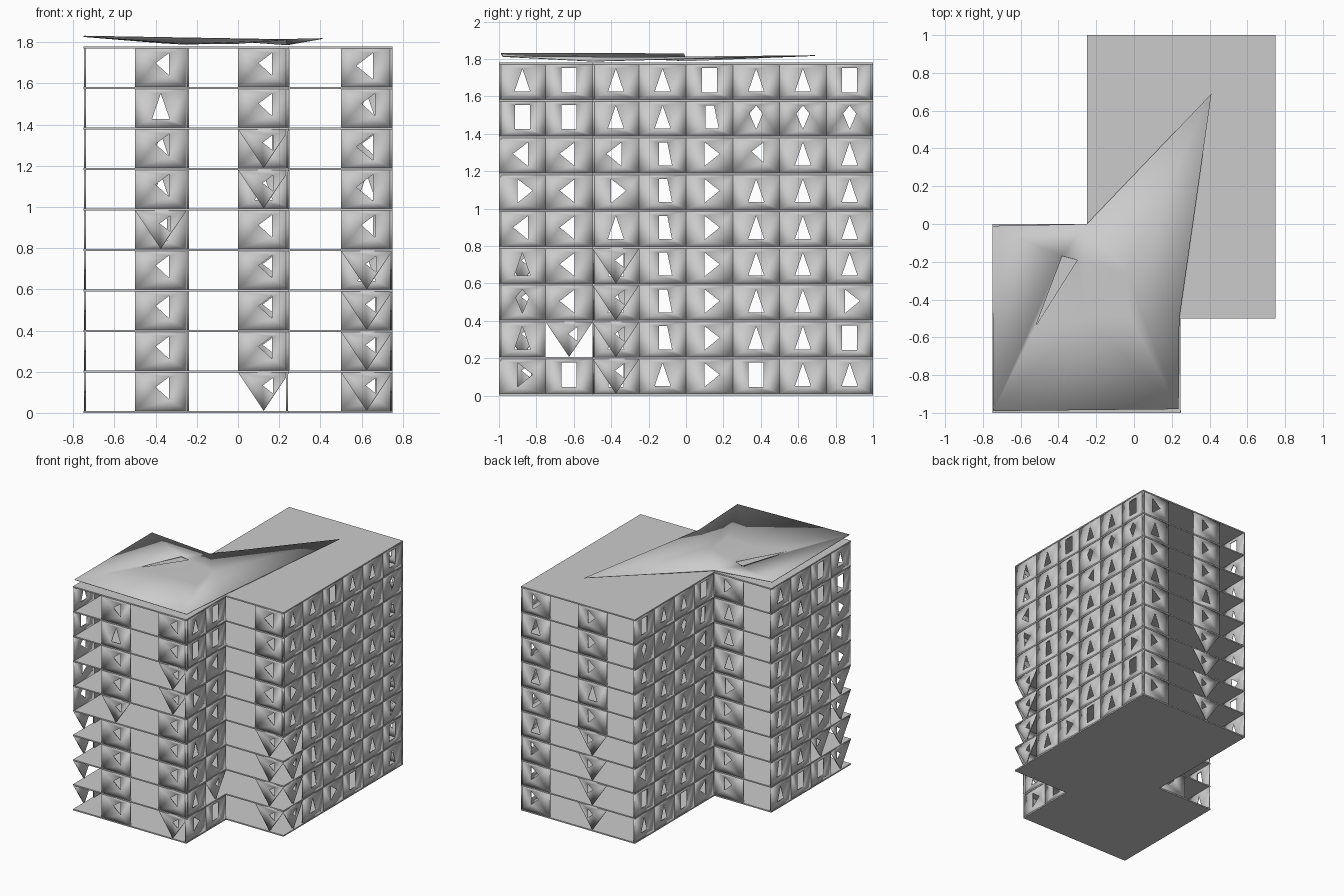
import bpy, bmesh
from mathutils import Vector

if "Cube" in bpy.data.objects:
    bpy.data.objects.remove(bpy.data.objects["Cube"])

STOREYS, STEP, CELL, T = 9, 0.1967, 0.25, 0.01

# window cut-outs inside a unit panel (u across, v up)
HOLES = {
    'U': [(.33, .22), (.67, .22), (.5, .88)],
    'D': [(.5, .2), (.64, .65), (.5, .88), (.36, .65)],
    'L': [(.3, .55), (.62, .2), (.62, .88)],
    'R': [(.4, .2), (.72, .55), (.4, .88)],
    'B': [(.34, .2), (.66, .2), (.66, .9), (.34, .9)],
    'N': [(.42, .22), (.7, .22), (.6, .88), (.42, .88)],
    'S': [(.4, .62), (.66, .3), (.66, .88)],
    'V': [(.48, .66), (.68, .45), (.68, .86)],
}
RECT = [(0, 0), (1, 0), (1, 1), (0, 1)]
WEDGE = [(0, 1), (.5, 0), (1, 1)]


def finish(bm, name, smooth):
    bmesh.ops.recalc_face_normals(bm, faces=bm.faces)
    me = bpy.data.meshes.new(name)
    bm.to_mesh(me)
    bm.free()
    for p in me.polygons:
        p.use_smooth = smooth
    ob = bpy.data.objects.new(name, me)
    bpy.context.collection.objects.link(ob)
    return ob


def add_panel(bm, origin, along, inward, kind):
    """Thin plate with a window; V is a hanging triangular plate."""
    h = STEP - T
    edges = []
    for ring in (WEDGE if kind == 'V' else RECT, HOLES[kind]):
        vs = [bm.verts.new(origin + along * (u * CELL) + Vector((0, 0, v * h))) for u, v in ring]
        edges += [bm.edges.new((vs[i], vs[i - 1])) for i in range(len(vs))]
    res = bmesh.ops.triangle_fill(bm, edges=edges, use_beauty=True, use_dissolve=False)
    faces = [g for g in res['geom'] if isinstance(g, bmesh.types.BMFace)]
    ext = bmesh.ops.extrude_face_region(bm, geom=faces, use_keep_orig=True)
    moved = [g for g in ext['geom'] if isinstance(g, bmesh.types.BMVert)]
    bmesh.ops.translate(bm, verts=moved, vec=inward * T)


def facade(name, start, along, inward, columns):
    """columns: {cell index: window letters from ground to top}"""
    bm = bmesh.new()
    a, n = Vector((*along, 0)), Vector((*inward, 0))
    for c, kinds in columns.items():
        for k, kind in enumerate(kinds):
            o = Vector((*start, k * STEP + T)) + a * (c * CELL) + n * 0.002
            add_panel(bm, o, a, n, kind)
    finish(bm, name, True)


# floor and roof slabs
outline = [(-.75, -1), (.245, -1), (.245, -.5), (.75, -.5), (.75, 1), (-.25, 1), (-.25, 0), (-.75, 0)]
bm = bmesh.new()
for k in range(STOREYS + 1):
    f = bm.faces.new([bm.verts.new((x, y, k * STEP)) for x, y in outline])
    ext = bmesh.ops.extrude_face_region(bm, geom=[f], use_keep_orig=True)
    bmesh.ops.translate(bm, vec=(0, 0, T),
                        verts=[g for g in ext['geom'] if isinstance(g, bmesh.types.BMVert)])
finish(bm, "floor_slabs", False)

# side walls: eight bays along y
bays = ["RULULRNU", "BVLLLLLBB", "VVVVURLUU", "UNNNNNNUU",
        "RRRRRRRNB", "BUUUUUSDU", "UUUUUUUDU", "UBRUUUUDB"]
bays[0] = "RUDULRLBU"
right = dict(enumerate(bays))
facade("right_wall_front_wing", (.245, -1), (0, 1), (-1, 0), {c: right[c] for c in (0, 1)})
facade("right_wall_rear_wing", (.75, -1), (0, 1), (-1, 0), {c: right[c] for c in range(2, 8)})
left = dict(right)
left[0] = "VVVV" + bays[0][4:]
left[2] = "BUUB" + bays[2][4:]
facade("left_wall_front_wing", (-.75, -1), (0, 1), (1, 0), {c: left[c] for c in range(0, 4)})
facade("left_wall_rear_wing", (-.25, -1), (0, 1), (1, 0), {c: left[c] for c in range(4, 8)})

# front and back walls: every second bay stays open
facade("front_wall_front_wing", (-.75, -1), (1, 0), (0, 1), {1: "SSSSVSSUS", 3: "VSSSSVVSS"})
facade("front_wall_rear_wing", (-.75, -.5), (1, 0), (0, 1), {5: "VVVVSLLSL"})
facade("back_wall_front_wing", (-.75, 0), (1, 0), (0, -1), {1: "SSSSLUUUS"})
facade("back_wall_rear_wing", (-.75, 1), (1, 0), (0, -1), {3: "VVVVSUSSS", 5: "SSSULUSUL"})

# folded roof canopy
P = [(-.75, -.01, 1.83), (-.745, -.99, 1.832), (.235, -.98, 1.815), (.24, -.5, 1.79),
     (.41, .69, 1.82), (-.25, 0, 1.792), (-.04, -.26, 1.81), (-.38, -.17, 1.80),
     (-.3, -.19, 1.802), (-.52, -.54, 1.812), (-.25, -.2, 1.803),
     (-.25, -.49, 1.795), (-.02, -.49, 1.795)]
F = [(0, 1, 7), (1, 9, 7), (1, 11, 9), (9, 11, 8), (8, 11, 10), (10, 11, 6), (11, 12, 6),
     (1, 2, 11), (2, 12, 11), (2, 6, 12), (2, 3, 6), (3, 4, 6), (4, 5, 6),
     (5, 10, 6), (5, 8, 10), (5, 7, 8), (5, 0, 7)]
bm = bmesh.new()
vs = [bm.verts.new(p) for p in P]
for f in F:
    bm.faces.new([vs[i] for i in f])
canopy = finish(bm, "roof_canopy", True)
m = canopy.modifiers.new("thickness", 'SOLIDIFY')
m.thickness = 0.004
